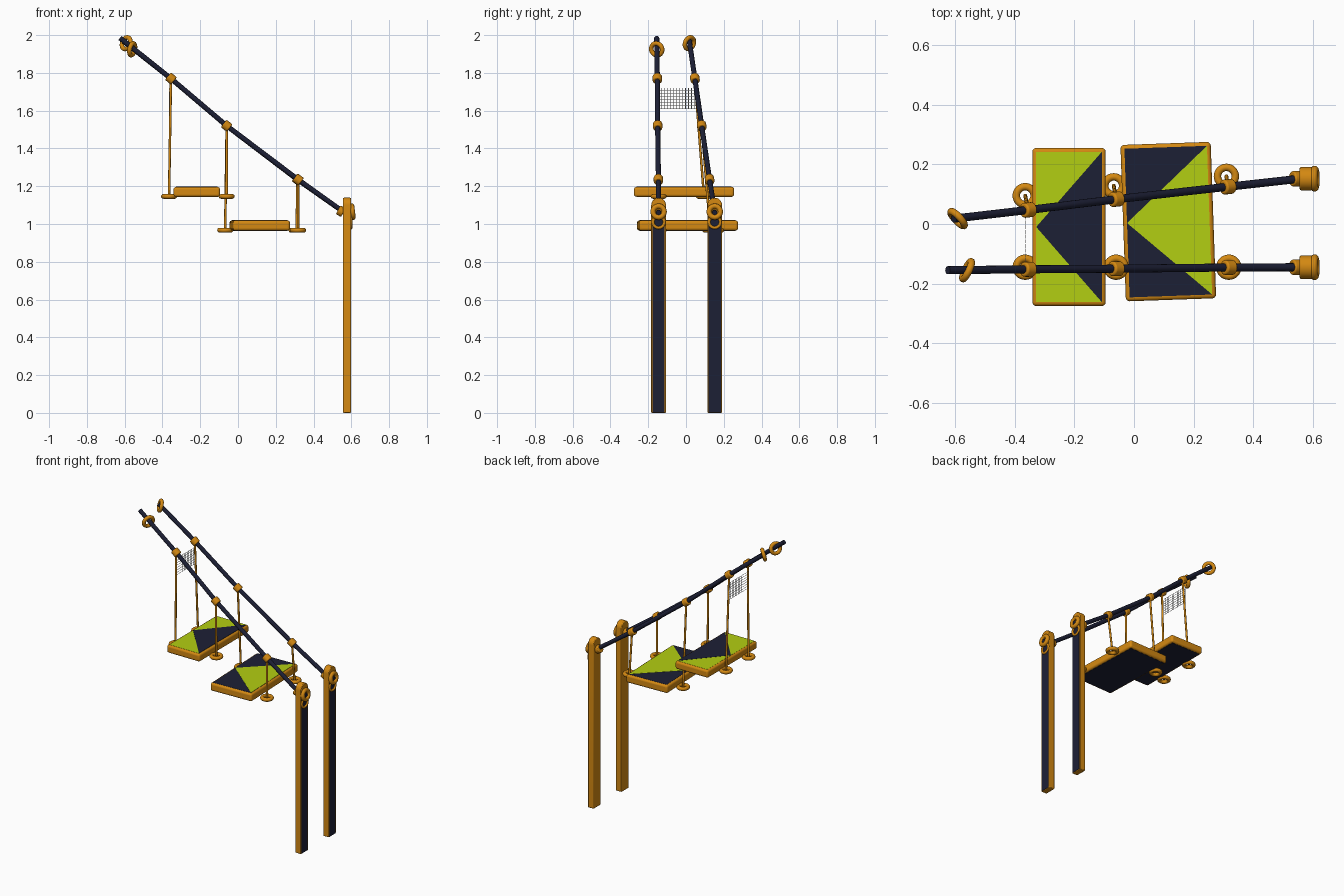
import bpy, math
from mathutils import Vector, Matrix

if "Cube" in bpy.data.objects:
    bpy.data.objects.remove(bpy.data.objects["Cube"])


def material(name, rgb):
    m = bpy.data.materials.new(name)
    m.diffuse_color = (*rgb, 1)
    m.use_nodes = True
    m.node_tree.nodes["Principled BSDF"].inputs["Base Color"].default_value = m.diffuse_color
    return m


ORANGE = material("orange", (0.66, 0.25, 0.006))
NAVY = material("navy", (0.012, 0.014, 0.036))
LIME = material("lime", (0.45, 0.62, 0.006))


def finish(ob, name, mat, bevel=0.0, segments=3):
    ob.name = name
    if mat:
        ob.data.materials.append(mat)
    if bevel:
        b = ob.modifiers.new("bevel", 'BEVEL')
        b.width, b.segments = bevel, segments
    bpy.ops.object.select_all(action='DESELECT')
    ob.select_set(True)
    bpy.context.view_layer.objects.active = ob
    bpy.ops.object.shade_smooth_by_angle(angle=math.radians(40))
    return ob


def aim(direction):
    return Vector(direction).to_track_quat('Z', 'Y').to_euler()


def ring(name, loc, normal, major=0.03, minor=0.0125):
    bpy.ops.mesh.primitive_torus_add(major_radius=major, minor_radius=minor, major_segments=32,
                                     minor_segments=12, location=loc, rotation=aim(normal))
    return finish(bpy.context.object, name, ORANGE)


def cylinder(name, a, b, r, mat, bevel=0.0):
    a, b = Vector(a), Vector(b)
    bpy.ops.mesh.primitive_cylinder_add(vertices=20, radius=r, depth=(b - a).length,
                                        location=(a + b) / 2, rotation=aim(b - a))
    return finish(bpy.context.object, name, mat, bevel)


def prism(name, pts, depth, matrix, mat, bevel=0.0):
    # extrude an outline along local z
    n = len(pts)
    verts = [(x, y, 0) for x, y in pts] + [(x, y, depth) for x, y in pts]
    faces = [list(range(n))[::-1], list(range(n, 2 * n))]
    faces += [[i, (i + 1) % n, n + (i + 1) % n, n + i] for i in range(n)]
    me = bpy.data.meshes.new(name)
    me.from_pydata(verts, [], faces)
    ob = bpy.data.objects.new(name, me)
    bpy.context.collection.objects.link(ob)
    ob.matrix_world = matrix
    return finish(ob, name, mat, bevel, 2)


def tube(name, pts, r, mat):
    cu = bpy.data.curves.new(name, 'CURVE')
    cu.dimensions = '3D'
    cu.bevel_depth, cu.bevel_resolution, cu.use_fill_caps = r, 4, True
    sp = cu.splines.new('POLY')
    sp.points.add(len(pts) - 1)
    for p, co in zip(sp.points, pts):
        p.co = (*co, 1)
    ob = bpy.data.objects.new(name, cu)
    bpy.context.collection.objects.link(ob)
    cu.materials.append(mat)


# rods: sloping from the high free ends down to the posts
rods = {
    "front": [(-0.625, -0.155, 1.985), (-0.355, -0.152, 1.77), (-0.06, -0.15, 1.52),
              (0.318, -0.146, 1.235), (0.55, -0.145, 1.07), (0.612, -0.145, 1.06)],
    "rear": [(-0.605, 0.018, 1.967), (-0.355, 0.047, 1.77), (-0.06, 0.083, 1.52),
             (0.315, 0.125, 1.235), (0.55, 0.151, 1.07), (0.612, 0.152, 1.06)],
}
# where each rope ends, in ring order along the rod
hangers = {
    "front": [(-0.365, -0.145, 1.146), (-0.06, -0.145, 1.146), (0.318, -0.145, 0.967)],
    "rear": [(-0.365, 0.095, 1.146), (-0.068, 0.128, 0.967), (0.31, 0.16, 0.967)],
}
# local x, y, z of outlines -> world y, z, x
FACING_X = Matrix(((0, 0, 1, 0), (1, 0, 0, 0), (0, 1, 0, 0), (0, 0, 0, 1)))

for side, pts in rods.items():
    tube(side + "_rod", pts, 0.0135, NAVY)
    y = pts[-1][1]

    # post with rounded top and dark outer strip
    w = 0.039
    arc = [(w * math.cos(math.pi * i / 16), 1.1 + w * math.sin(math.pi * i / 16)) for i in range(17)]
    prism(side + "_post", [(-w, 0), (w, 0)] + arc, 0.042,
          Matrix.Translation((0.556, y, 0)) @ FACING_X, ORANGE, 0.004)
    prism(side + "_post_strip", [(-0.032, 0.002), (0.032, 0.002), (0.032, 1.04), (-0.032, 1.04)],
          0.002, Matrix.Translation((0.597, y, 0)) @ FACING_X, NAVY)

    # post fittings
    cylinder(side + "_post_collar", (0.53, y, 1.075), (0.558, y, 1.06), 0.026, ORANGE, 0.005)
    ring(side + "_post_ring", (0.606, y, 1.065), (1, 0, 0.12), 0.03, 0.0135)
    ring(side + "_post_lower_ring", (0.599, y, 1.01), (1, 0, 0), 0.03, 0.008)

    # clamps, ropes and hanging rings
    for i, end in enumerate(hangers[side]):
        c = Vector(pts[i + 1])
        d = (Vector(pts[i + 2]) - Vector(pts[i])).normalized() * 0.02
        cylinder(f"{side}_clamp_{i + 1}", c - d, c + d, 0.025, ORANGE, 0.006)
        cylinder(f"{side}_rope_{i + 1}", c, end, 0.0065, ORANGE)
        ring(f"{side}_hanging_ring_{i + 1}", end, (0, 0, 1))

# rings on the high ends of the rods
ring("front_end_ring", (-0.56, -0.155, 1.925), (0.88, -0.42, -0.2), 0.032, 0.012)
ring("rear_end_ring", (-0.592, 0.018, 1.957), (0.7, 0.66, -0.25), 0.032, 0.012)


# seats: rounded frame, two-colour top, dark underside
def seat(name, centre, w, l, h, angle, base, arrow):
    M = Matrix.Translation(centre) @ Matrix.Rotation(angle, 4, 'Z')
    bpy.ops.mesh.primitive_cube_add(size=1)
    frame = bpy.context.object
    frame.data.transform(Matrix.Diagonal((w, l, h, 1)))
    frame.matrix_world = M
    finish(frame, name + "_frame", ORANGE, 0.013, 4)
    a, b = w / 2 - 0.013, l / 2 - 0.013
    quad = [(-a, -b), (a, -b), (a, b), (-a, b)]
    prism(name + "_top_panel", quad, 0.002, M @ Matrix.Translation((0, 0, h / 2 - 0.001)), base)
    prism(name + "_top_triangle", [(-a, 0), (a, -b), (a, b)], 0.003,
          M @ Matrix.Translation((0, 0, h / 2 - 0.001)), arrow)
    prism(name + "_underside", quad, 0.002, M @ Matrix.Translation((0, 0, -h / 2 - 0.001)), NAVY)


seat("upper_seat", (-0.218, -0.01, 1.17), 0.246, 0.53, 0.052, 0, LIME, NAVY)
seat("lower_seat", (0.115, 0.008, 0.992), 0.303, 0.525, 0.054, math.radians(2), NAVY, LIME)

# net between the two highest ropes
bpy.ops.mesh.primitive_grid_add(x_subdivisions=13, y_subdivisions=7, size=1)
net = bpy.context.object
net.data.transform(Matrix.Diagonal((0.205, 0.112, 1, 1)))
net.matrix_world = Matrix.Translation((-0.365, -0.042, 1.665)) @ FACING_X
net.name = "net"
wire = net.modifiers.new("wires", 'WIREFRAME')
wire.thickness = 0.003
